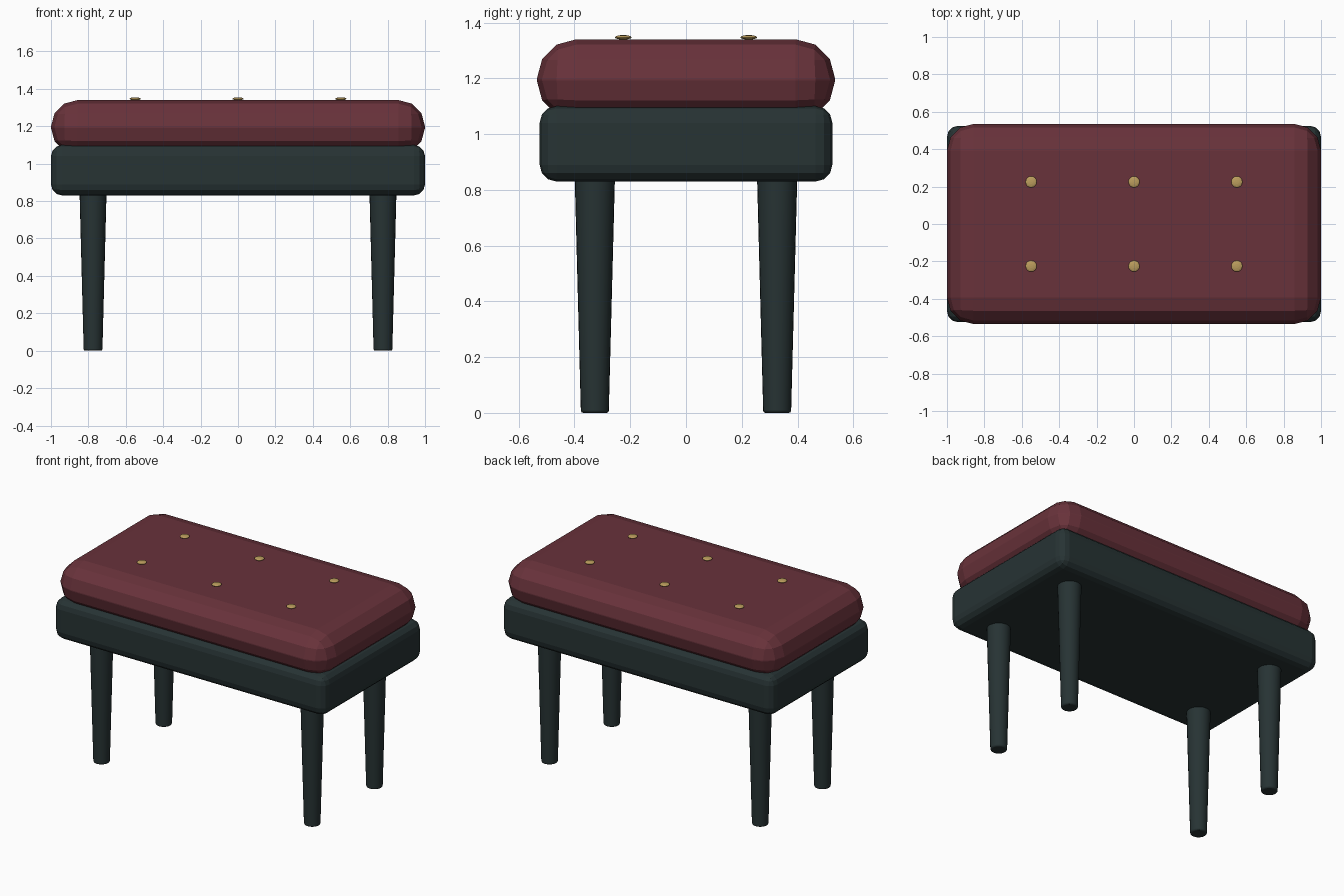
import bpy
import math

cube = bpy.data.objects.get("Cube")
if cube:
    bpy.data.objects.remove(cube, do_unlink=True)


def make_material(name, rgb):
    mat = bpy.data.materials.new(name)
    mat.use_nodes = True
    color = (*rgb, 1.0)
    mat.diffuse_color = color
    mat.node_tree.nodes["Principled BSDF"].inputs["Base Color"].default_value = color
    return mat


burgundy = make_material("burgundy_upholstery", (0.14, 0.032, 0.043))
dark_green = make_material("dark_green_paint", (0.02, 0.033, 0.034))
brass = make_material("brass", (0.50, 0.34, 0.11))


def finish(name, mat, bevel=0.0, segments=3):
    obj = bpy.context.object
    obj.name = name
    obj.data.materials.append(mat)
    if bevel:
        mod = obj.modifiers.new("rounded_edges", "BEVEL")
        mod.width = bevel
        mod.segments = segments
        mod.limit_method = "ANGLE"
        mod.angle_limit = math.radians(40)
    return obj


def rounded_box(name, size, bottom, mat, bevel):
    bpy.ops.mesh.primitive_cube_add(size=1, location=(0, 0, bottom + size[2] / 2))
    bpy.context.object.scale = size
    bpy.ops.object.transform_apply(location=False, rotation=False, scale=True)
    return finish(name, mat, bevel)


# Seat base and padded cushion
rounded_box("seat_base", (2.0, 1.05, 0.27), 0.83, dark_green, 0.06)
rounded_box("cushion", (2.0, 1.07, 0.29), 1.05, burgundy, 0.142)

# Tapered round legs
LEG_HEIGHT = 0.84
for side, sx in (("right", -1), ("left", 1)):
    for end, sy in (("front", -1), ("back", 1)):
        bpy.ops.mesh.primitive_cone_add(
            vertices=24, radius1=0.05, radius2=0.072, depth=LEG_HEIGHT,
            location=(sx * 0.775, sy * 0.327, LEG_HEIGHT / 2))
        finish(f"{end}_{side}_leg", dark_green, 0.008, 2)
        bpy.ops.object.shade_smooth_by_angle(angle=math.radians(30))

# Flattened tufting buttons
for row, y in (("front", -0.225), ("back", 0.225)):
    for place, x in (("right", -0.55), ("middle", 0), ("left", 0.55)):
        bpy.ops.mesh.primitive_uv_sphere_add(
            segments=16, ring_count=8, radius=0.03, location=(x, y, 1.347))
        bpy.context.object.scale.z = 0.27
        finish(f"{row}_{place}_button", brass)
